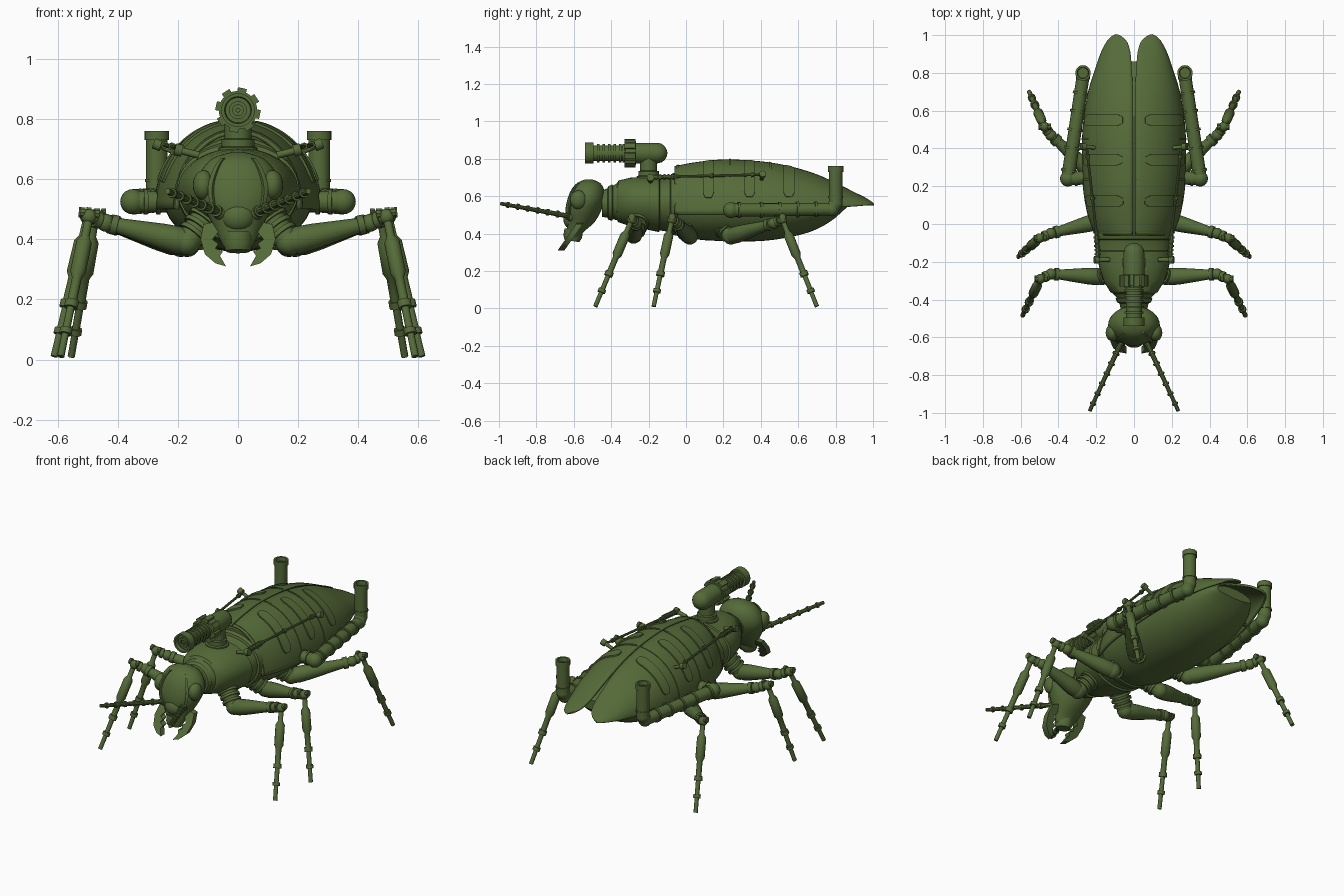
import bpy, bmesh, math
from mathutils import Vector, Matrix

if "Cube" in bpy.data.objects:
    bpy.data.objects.remove(bpy.data.objects["Cube"], do_unlink=True)

GREEN = (0.091, 0.147, 0.04, 1)
mat = bpy.data.materials.new("olive green")
mat.use_nodes = True
mat.diffuse_color = GREEN
bsdf = mat.node_tree.nodes["Principled BSDF"]
bsdf.inputs["Base Color"].default_value = GREEN
bsdf.inputs["Roughness"].default_value = 0.6


def finish(name, bm, mirror=False, angle=35):
    bmesh.ops.recalc_face_normals(bm, faces=bm.faces)
    me = bpy.data.meshes.new(name)
    bm.to_mesh(me)
    bm.free()
    me.materials.append(mat)
    me.shade_smooth()
    me.set_sharp_from_angle(angle=math.radians(angle))
    ob = bpy.data.objects.new(name, me)
    bpy.context.collection.objects.link(ob)
    if mirror:
        ob.modifiers.new("mirror", 'MIRROR').use_mirror_merge = False
    return ob


def add_loft(bm, sections, closed=True):
    rings = [[bm.verts.new(p) for p in s] for s in sections]
    n = len(rings[0])
    for a, b in zip(rings, rings[1:]):
        for i in range(n if closed else n - 1):
            j = (i + 1) % n
            bm.faces.new((a[i], a[j], b[j], b[i]))
    if closed:
        bm.faces.new(rings[0])
        bm.faces.new(rings[-1])


def loft(name, sections, closed=True, mirror=False):
    bm = bmesh.new()
    add_loft(bm, sections, closed)
    return finish(name, bm, mirror)


def lathe(name, p0, p1, profile, mirror=True, n=16, balls=()):
    """Turned part from p0 to p1; profile holds (fraction, radius)."""
    p0, p1 = Vector(p0), Vector(p1)
    q = (p1 - p0).to_track_quat('Z', 'Y')
    bm = bmesh.new()
    ring = [(math.cos(2 * math.pi * i / n), math.sin(2 * math.pi * i / n)) for i in range(n)]
    add_loft(bm, [[p0.lerp(p1, t) + q @ Vector((r * c, r * s, 0)) for c, s in ring]
                  for t, r in profile])
    for pos, r in balls:
        bmesh.ops.create_uvsphere(bm, u_segments=16, v_segments=10, radius=r,
                                  matrix=Matrix.Translation(pos))
    return finish(name, bm, mirror)


def ringed(r0, r1, rings, width, extra):
    """Tapered profile with raised collars at the given fractions."""
    out = [(0, r0)]
    for t in rings:
        r = r0 + (r1 - r0) * t
        a, b = t - width / 2, t + width / 2
        out += [(a, r), (a, r + extra), (b, r + extra), (b, r)]
    return out + [(1, r1)]


def ball(name, pos, size, mirror=True):
    bm = bmesh.new()
    bmesh.ops.create_uvsphere(bm, u_segments=24, v_segments=14, radius=1,
                              matrix=Matrix.Translation(pos) @ Matrix.Diagonal((*size, 1)))
    return finish(name, bm, mirror)


def spline(table, y):
    """Smooth interpolation of table rows by their first value."""
    i = max(0, min(len(table) - 2, sum(r[0] <= y for r in table) - 1))
    a, b = table[i], table[i + 1]
    p, q = table[max(i - 1, 0)], table[min(i + 2, len(table) - 1)]
    h = b[0] - a[0]
    t = (y - a[0]) / h
    res = []
    for k in range(1, len(a)):
        ma = (b[k] - p[k]) / (b[0] - p[0]) * h
        mb = (q[k] - a[k]) / (q[0] - a[0]) * h
        res.append((2*t**3 - 3*t*t + 1) * a[k] + (t**3 - 2*t*t + t) * ma
                   + (3*t*t - 2*t**3) * b[k] + (t**3 - t*t) * mb)
    return res


def body_ring(table, y, grow=0.0, n=40):
    zc, hw, up, down = spline(table, y)
    ring = []
    for i in range(n):
        a = 2 * math.pi * i / n
        s = math.sin(a)
        ring.append((math.cos(a) * (hw + grow), y, zc + s * ((up if s > 0 else down) + grow)))
    return ring


def steps(a, b, n):
    return [a + (b - a) * i / n for i in range(n + 1)]


# Abdomen: y, centre z, half width, height above, height below
ABDOMEN = [(-.06, .56, .19, .18, .16), (.05, .56, .23, .2, .19), (.2, .56, .25, .21, .2),
           (.4, .56, .255, .2, .2), (.55, .56, .245, .17, .18), (.68, .56, .22, .13, .145),
           (.78, .56, .18, .09, .09), (.86, .56, .12, .04, .02)]
loft("abdomen", [body_ring(ABDOMEN, y) for y in steps(-.06, .86, 28)])

# Wing cases: y, half width, top z, edge z, inner x
WING = [(-.06, .2, .755, .5, .005), (.05, .24, .775, .5, .005), (.2, .265, .79, .5, .005),
        (.4, .27, .78, .51, .005), (.55, .262, .755, .52, .005), (.7, .237, .71, .53, .005),
        (.82, .2, .655, .54, .012), (.9, .172, .615, .545, .018), (.96, .142, .585, .55, .035),
        (.99, .115, .565, .55, .065), (1, .095, .558, .55, .085)]


def wing_point(y, u, off=0.0):
    hw, top, edge, xin = spline(WING, y)
    a = u * math.pi / 2
    return (xin + (hw - xin) * math.sin(a) + off * math.sin(a), y,
            edge + (top - edge) * math.cos(a) + off * math.cos(a))


wing = loft("wing_case", [[wing_point(y, u) for u in steps(0, 1, 16)]
                          for y in steps(-.06, .94, 34) + [.96, .975, .99, 1]],
            closed=False, mirror=True)
sol = wing.modifiers.new("thickness", 'SOLIDIFY')
sol.thickness = 0.012
sol.offset = 0

# Raised bands with rounded ends, and narrow hoops on the wing cases
def wing_band(name, y, half, u0, u1, off):
    rows = []
    for u in steps(u0, u1, 18):
        e = min(u - u0, u1 - u) / 0.06
        w = half * (0.5 + 0.5 * min(1, e))
        rows.append([wing_point(y - w, u, 0), wing_point(y - w, u, off),
                     wing_point(y + w, u, off), wing_point(y + w, u, 0)])
    loft(name, rows, mirror=True)


for y in (.12, .34, .55):
    wing_band("wing_band", y, .03, .13, .8, .014)
for y in (-.045, .235, .45):
    wing_band("wing_hoop", y, .006, .02, .98, .01)

# Thorax with overlapping plates
THORAX = [(-.45, .56, .07, .07, .07), (-.4, .565, .085, .085, .085), (-.35, .575, .125, .105, .11),
          (-.28, .575, .16, .115, .13), (-.2, .575, .18, .12, .145), (-.13, .57, .19, .125, .155),
          (-.03, .57, .19, .15, .17)]
loft("thorax", [body_ring(THORAX, y) for y in steps(-.45, -.03, 14)])
loft("thorax_plate", [body_ring(THORAX, y, g) for y, g in
                      ((-.37, 0), (-.36, .008), (-.3, .01), (-.22, .01), (-.145, .01), (-.14, 0))])
loft("thorax_collar", [body_ring(THORAX, y, g) for y, g in
                       ((-.085, 0), (-.08, .012), (-.045, .015), (-.04, 0))])
loft("neck_ring", [body_ring(THORAX, y, g) for y, g in
                   ((-.42, 0), (-.415, .01), (-.395, .01), (-.39, 0))])

# Head: z, centre y, half width, half depth
HEAD = [(.38, -.6, .05, .03), (.41, -.59, .065, .045), (.46, -.565, .09, .075),
        (.52, -.55, .122, .095), (.58, -.535, .137, .1), (.64, -.525, .115, .085),
        (.675, -.52, .075, .055), (.69, -.52, .02, .015)]


def head_point(z, a, grow=0.0):
    yc, hw, hd = spline(HEAD, z)
    return (math.sin(a) * (hw + grow), yc - math.cos(a) * (hd + grow), z)


loft("head", [[head_point(z, 2 * math.pi * i / 32) for i in range(32)]
              for z in steps(.38, .66, 14) + [.67, .68, .686, .69]])
loft("brow_ridge", [[head_point(z, a, g) for a, g in
                     ((c - .06, 0), (c - .06, .01), (c + .06, .01), (c + .06, 0))]
                    for z, c in zip(steps(.5, .67, 12), steps(.75, .6, 12))], mirror=True)
ball("eye", (.115, -.575, .58), (.035, .045, .05))
ball("snout", (0, -.615, .475), (.055, .04, .05), mirror=False)
lathe("mouth_plate", (0, -.6, .42), (0, -.61, .36), [(0, .05), (.6, .05), (1, .04)], False)

# Toothed mandibles
JAW = [(.07, .46), (.115, .45), (.125, .4), (.11, .35), (.075, .32), (.04, .31), (.06, .345),
       (.05, .36), (.075, .37), (.065, .385), (.085, .4), (.06, .43)]
loft("mandible", [[(x, -.57 - (.45 - z) * .7 + d, z) for x, z in JAW] for d in (-.018, .018)],
     mirror=True)

# Antennae
lathe("antenna", (.06, -.61, .49), (.235, -.99, .56),
      ringed(.014, .01, [.06, .2, .34, .48, .62, .76, .9], .025, .006), n=10)
ball("antenna_socket", (.06, -.615, .49), (.025, .025, .025))

# Back-mounted gun
G = .83
lathe("gun_post", (0, -.2, .67), (0, -.2, .81),
      [(0, .065), (.25, .065), (.28, .055), (.45, .055), (.47, .045), (1, .045)], False, 24)
lathe("gun_body", (0, -.34, G), (0, -.1, G),
      [(0, .05), (.06, .05), (.06, .064), (.3, .064), (.3, .055), (.78, .055), (.87, .05),
       (.94, .038), (.985, .02), (1, .005)], False, 24)
lathe("gun_barrel", (0, -.33, G), (0, -.54, G),
      ringed(.042, .042, [.1, .24, .38, .52, .66], .06, .008)[:-1]
      + [(.78, .042), (.78, .056), (1, .056), (1, .045), (.9, .042), (.9, .03), (.97, .03),
         (.97, .018), (.9, .018), (.9, .008), (.97, .008)], False, 24)
bm = bmesh.new()
for i in range(8):
    m = (Matrix.Translation((0, -.3, G)) @ Matrix.Rotation(i * math.pi / 4 + .2, 4, 'Y')
         @ Matrix.Translation((0, 0, .062)) @ Matrix.Diagonal((.03, .06, .025, 1)))
    bmesh.ops.create_cube(bm, size=1, matrix=m)
finish("gun_ring_teeth", bm)

# Exhaust pipes
A, B, C = (.35, .24, .525), (.27, .78, .53), (.27, .8, .56)
lathe("pipe_inlet", (.18, .25, .525), A, ringed(.036, .036, [.5, .75], .08, .006),
      balls=[(A, .042)])
lathe("pipe_run", A, B, ringed(.036, .034, [.08, .3, .48, .66, .84], .025, .007),
      balls=[(B, .038)])
lathe("pipe_elbow", B, C, [(0, .036), (1, .036)], balls=[(C, .037)])
lathe("pipe_stack", C, (.27, .8, .76),
      [(0, .036), (.15, .036), (.15, .04), (.2, .04), (.2, .036), (.85, .036), (.85, .041),
       (1, .041), (1, .03), (.88, .028)], n=20)
for y in (.42, .56, .68):
    lathe("pipe_bracket", (.2, y, .54), (.345 - (y - .24) * .143, y, .53), [(0, .01), (1, .01)], n=8)

# Control rods along the flanks
lathe("rod_knob", (.13, -.19, .68), (.21, -.19, .7),
      [(0, .012), (.7, .012), (.7, .02), (1, .02)], n=12)
lathe("rod_sleeve", (.19, -.19, .7), (.2, -.04, .705),
      ringed(.011, .011, [.2, .35, .5, .65, .8], .07, .005), n=10)
lathe("rod", (.2, -.04, .705), (.25, .4, .715), ringed(.007, .007, [.4, .9], .03, .006), n=8)
lathe("rod_mount", (.16, .4, .67), (.28, .41, .72),
      [(0, .01), (.8, .01), (.8, .018), (1, .018)], n=12)

# Legs: body joint, femur root, knee, tibia top, foot
LEGS = {"front": ((.08, -.24, .5), (.17, -.28, .39), (.44, -.265, .455), (.495, -.29, .475), (.59, -.485, .01)),
        "middle": ((.08, -.04, .48), (.17, .02, .385), (.44, -.05, .455), (.5, -.075, .475), (.612, -.173, .01)),
        "rear": ((.1, .18, .46), (.19, .24, .385), (.44, .47, .455), (.475, .515, .475), (.555, .7, .01))}
for leg, (hip, root, knee, top, foot) in LEGS.items():
    lathe(leg + "_hip", hip, root, ringed(.055, .04, [.35, .55, .75], .1, .01),
          balls=[(root, .044)])
    lathe(leg + "_femur", root, knee,
          [(0, .04), (.12, .046), (.3, .043), (.85, .026), (.85, .033), (.93, .033), (.93, .024), (1, .024)],
          balls=[(knee, .03)])
    lathe(leg + "_knee", knee, top, ringed(.02, .02, [.5], .3, .008), balls=[(top, .026)])
    t, f = Vector(top), Vector(foot)
    lathe(leg + "_knee_pin", t + Vector((-.035, 0, .01)), t + Vector((.03, 0, .015)),
          [(0, .018), (.25, .018), (.25, .01), (.75, .01), (.75, .018), (1, .018)], n=10)
    lathe(leg + "_tibia", top, foot,
          [(0, .014), (.14, .014), (.18, .026), (.4, .026), (.44, .016), (.6, .016), (.6, .023),
           (.65, .023), (.65, .013), (.8, .013), (.8, .021), (.84, .021), (.84, .012), (1, .012)],
          n=12)
